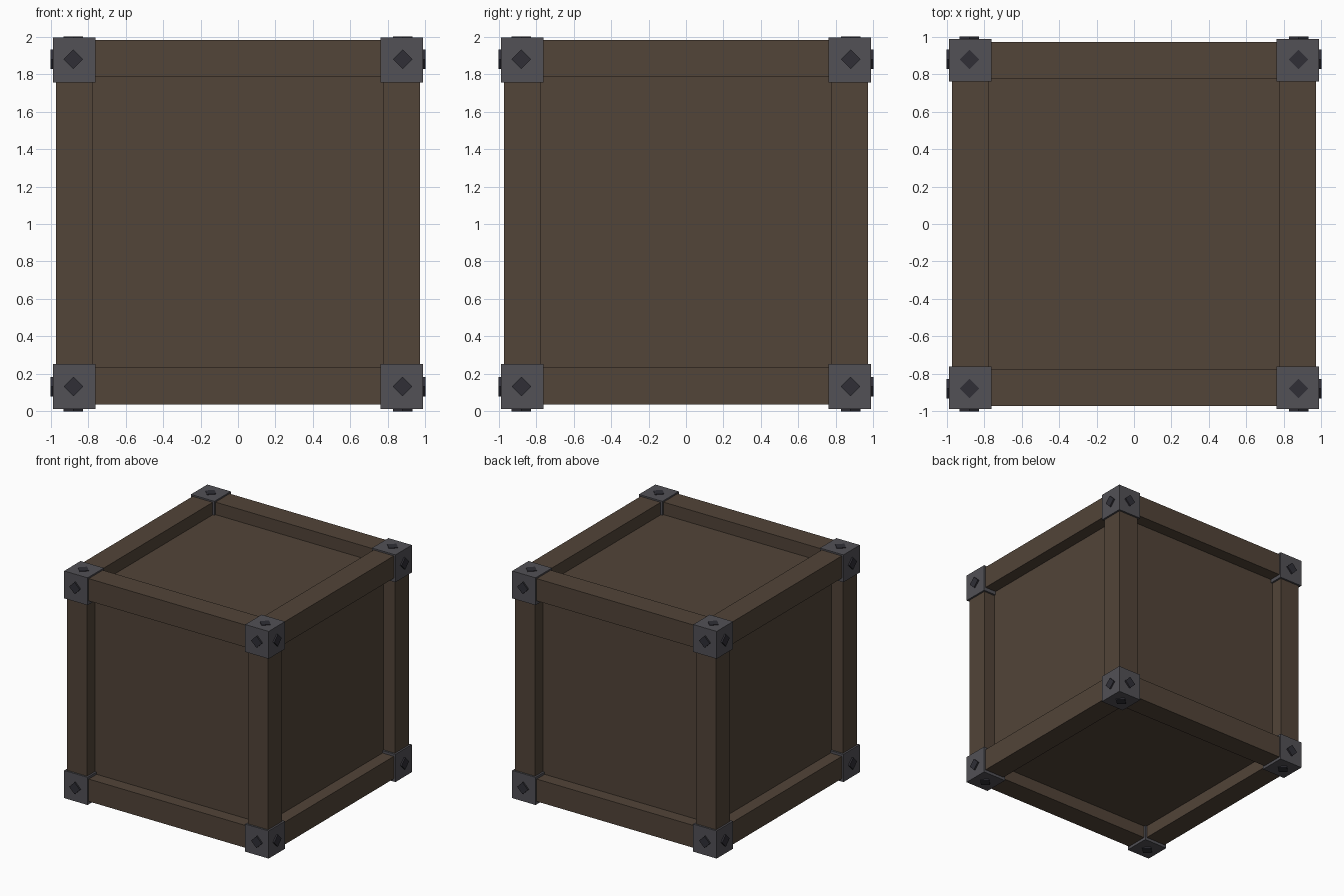
import bpy, bmesh, math
from mathutils import Matrix, Vector

if "Cube" in bpy.data.objects:
    bpy.data.objects.remove(bpy.data.objects["Cube"])


def material(name, rgb):
    m = bpy.data.materials.new(name)
    m.diffuse_color = (*rgb, 1)
    m.use_nodes = True
    m.node_tree.nodes["Principled BSDF"].inputs["Base Color"].default_value = m.diffuse_color
    return m


WOOD = material("dark brown wood", (0.084, 0.058, 0.040))
IRON = material("grey iron", (0.084, 0.082, 0.093))
STUD = material("dark stud metal", (0.029, 0.028, 0.037))


def finish(bm, name, mat):
    me = bpy.data.meshes.new(name)
    bm.to_mesh(me)
    bm.free()
    me.materials.append(mat)
    ob = bpy.data.objects.new(name, me)
    bpy.context.collection.objects.link(ob)
    return ob


def box(name, lo, hi, mat):
    lo, hi = Vector(lo), Vector(hi)
    bm = bmesh.new()
    bmesh.ops.create_cube(bm, size=1, matrix=Matrix.Translation((lo + hi) / 2)
                          @ Matrix.Diagonal((*(hi - lo), 1)))
    return finish(bm, name, mat)


# Ranges along each axis, indexed by side (0 = low, 1 = high)
BEAM = [[(-0.971, -0.777), (0.777, 0.971)]] * 2 + [[(0.038, 0.233), (1.788, 1.982)]]
CAP = [[(-0.987, -0.761), (0.761, 0.987)]] * 2 + [[(0.013, 0.254), (1.756, 1.995)]]
MID = [(-0.878, 0.878)] * 2 + [(0.132, 1.879)]   # stud centres
OUTER = [(-1, 1), (-1, 1), (0, 2)]
AXES = "xyz"

# Recessed inner panels
box("crate_panels", (-0.862, -0.862, 0.147), (0.862, 0.862, 1.873), WOOD)

# Twelve edge beams, ending inside the corner caps
for axis in range(3):
    b, c = (axis + 1) % 3, (axis + 2) % 3
    for i in (0, 1):
        for j in (0, 1):
            r = [None] * 3
            r[axis], r[b], r[c] = MID[axis], BEAM[b][i], BEAM[c][j]
            box(f"edge_beam_{AXES[axis]}", [v[0] for v in r], [v[1] for v in r], WOOD)


# Diamond stud on one outer face of a corner
def stud(pos, axis, side):
    bm = bmesh.new()
    depth = 0.05
    center = Vector(pos)
    center[axis] = OUTER[axis][side] + (depth / 2 if side == 0 else -depth / 2)
    turn = [Matrix.Rotation(math.pi / 2, 4, 'Y'),
            Matrix.Rotation(math.pi / 2, 4, 'X'), Matrix.Identity(4)][axis]
    bmesh.ops.create_cone(bm, cap_ends=True, segments=4, radius1=0.052,
                          radius2=0.052, depth=depth,
                          matrix=Matrix.Translation(center) @ turn)
    # make sure the points lie along the axes
    offs = [abs((v.co - center)[(axis + 1) % 3]) for v in bm.verts]
    if 0.02 < min(offs):
        bmesh.ops.rotate(bm, verts=bm.verts, cent=center, matrix=Matrix.Rotation(
            math.pi / 4, 3, AXES[axis].upper()))
    finish(bm, f"corner_stud_{AXES[axis]}", STUD)


# Eight corner caps with three studs each
for i in (0, 1):
    for j in (0, 1):
        for k in (0, 1):
            s = (i, j, k)
            box("corner_cap", [CAP[a][s[a]][0] for a in range(3)],
                [CAP[a][s[a]][1] for a in range(3)], IRON)
            for a in range(3):
                stud([MID[n][s[n]] for n in range(3)], a, s[a])
